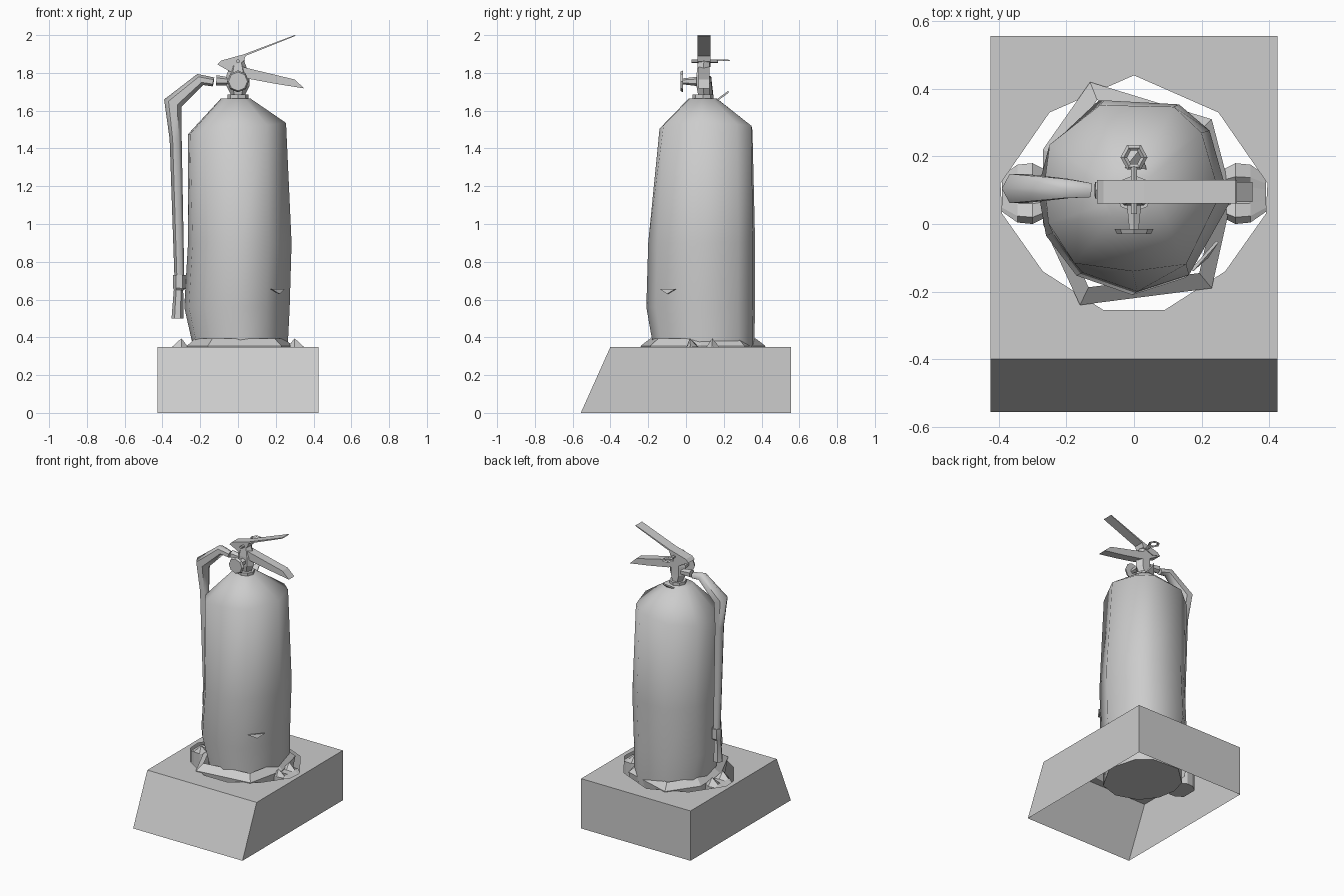
import bpy, bmesh
from math import sin, cos, pi, radians, hypot
from mathutils import Vector

cube = bpy.data.objects.get("Cube")
if cube:
    bpy.data.objects.remove(cube, do_unlink=True)

grey = bpy.data.materials.new("plain grey")
grey.use_nodes = True
grey.diffuse_color = (0.604, 0.604, 0.604, 1)
grey.node_tree.nodes["Principled BSDF"].inputs["Base Color"].default_value = grey.diffuse_color


def finish(name, bm, smooth=None):
    bmesh.ops.recalc_face_normals(bm, faces=bm.faces)
    mesh = bpy.data.meshes.new(name)
    bm.to_mesh(mesh)
    bm.free()
    mesh.materials.append(grey)
    ob = bpy.data.objects.new(name, mesh)
    bpy.context.collection.objects.link(ob)
    if smooth:
        bpy.ops.object.select_all(action='DESELECT')
        ob.select_set(True)
        bpy.context.view_layer.objects.active = ob
        bpy.ops.object.shade_smooth_by_angle(angle=radians(smooth))
    return ob


def loft(name, rings, caps=True, smooth=None):
    """Skin a list of equal-length point rings."""
    bm = bmesh.new()
    rows = [[bm.verts.new(p) for p in ring] for ring in rings]
    n = len(rows[0])
    for a, b in zip(rows, rows[1:]):
        for i in range(n):
            j = (i + 1) % n
            bm.faces.new((a[i], a[j], b[j], b[i]))
    if caps:
        bm.faces.new(rows[0])
        bm.faces.new(rows[-1])
    return finish(name, bm, smooth)


def fit(units, z, x0, x1, y0, y1, tilt=0.0):
    """Place a unit outline into a box at height z."""
    return [((x0 + x1) / 2 + u * (x1 - x0) / 2, (y0 + y1) / 2 + v * (y1 - y0) / 2, z + tilt * u)
            for u, v in units]


def oval(z, x0, x1, y0, y1, n=8):
    return fit([(cos(2 * pi * i / n), sin(2 * pi * i / n)) for i in range(n)], z, x0, x1, y0, y1)


def tube(name, path, radii, n=6, smooth=50):
    """Round bar along a path, with its own radius at each point."""
    pts = [Vector(p) for p in path]
    rings = []
    for i, p in enumerate(pts):
        d = (pts[min(i + 1, len(pts) - 1)] - pts[max(i - 1, 0)]).normalized()
        ref = Vector((1, 0, 0)) if abs(d.y) > 0.9 else Vector((0, 1, 0))
        u = d.cross(ref).normalized()
        v = d.cross(u)
        rings.append([p + radii[i] * (u * cos(2 * pi * k / n) + v * sin(2 * pi * k / n))
                      for k in range(n)])
    return loft(name, rings, smooth=smooth)


def slab(name, outline, y0, y1):
    """Extrude an x-z outline across y."""
    return loft(name, [[(x, y, z) for x, z in outline] for y in (y0, y1)])


# Hollow plinth: sloped front, open underside, opening in the top
W, B, H = 0.425, 0.557, 0.35
half = [(0.09, -0.255), (0.27, -0.14), (0.39, 0.03), (0.395, 0.12), (0.25, 0.33)]
hole = half + [(0, 0.44)] + [(-x, y) for x, y in reversed(half)]
bm = bmesh.new()
top = [bm.verts.new((x, y, H)) for x, y in ((-W, -0.4), (W, -0.4), (W, B), (-W, B))]
low = [bm.verts.new((x, y, 0)) for x, y in ((-W, -B), (W, -B), (W, B), (-W, B))]
rim = [bm.verts.new((x, y, H)) for x, y in hole]
edges = [bm.edges.new((r[i], r[(i + 1) % len(r)])) for r in (top, rim) for i in range(len(r))]
bmesh.ops.triangle_fill(bm, edges=edges, use_beauty=True)
for i in range(4):
    j = (i + 1) % 4
    bm.faces.new((low[i], low[j], top[j], top[i]))
finish("plinth", bm)

# Tank: round below, squarer at the tilted shoulder
square = [(1, -0.1), (0.8, 0.65), (0.5, 1), (-0.38, 1), (-1, 0.53), (-1, 0.05), (-1, -0.45),
          (-0.73, -1), (0, -1), (0.67, -1)]
circle = [(u / hypot(u, v), v / hypot(u, v)) for u, v in square]
middle = [((a + c) / 2, (b + d) / 2) for (a, b), (c, d) in zip(square, circle)]
loft("tank", [
    fit(circle, 0.16, -0.25, 0.26, -0.18, 0.36),
    fit(circle, 0.36, -0.24, 0.265, -0.175, 0.38),
    fit(circle, 0.56, -0.285, 0.275, -0.21, 0.385),
    fit(circle, 0.90, -0.265, 0.285, -0.20, 0.385),
    fit(middle, 1.505, -0.265, 0.255, -0.14, 0.36, tilt=0.03),
    fit(middle, 1.665, -0.09, 0.065, 0.015, 0.165),
], smooth=65)

# Uneven skirt around the foot of the tank
lip = [(0.29, 0.08), (0.23, 0.31), (-0.13, 0.42), (-0.27, 0.22),
       (-0.27, 0.0), (-0.16, -0.24), (0.23, -0.19)]
loft("foot_skirt", [[(x * s, 0.09 + (y - 0.09) * s, z) for x, y in lip]
                    for s, z in ((0.92, 0.22), (1, 0.355), (0.84, 0.395))], caps=False)

# Spiked side clamps, tapering outward
notched = [(0, 0.2), (0.18, 0.2), (0.18, 0.345), (0.14, 0.395), (0.11, 0.35),
           (0.06, 0.35), (0.02, 0.395), (0, 0.345)]
for side, sx in (("left", 1), ("right", -1)):
    loft(side + "_clamp", [[(sx * x, 0.09 + (y - 0.09) * s, min(z, cut)) for y, z in notched]
                           for x, s, cut in ((0.265, 0.8, 0.35), (0.3, 1, 0.395),
                                             (0.345, 0.95, 0.352), (0.39, 0.6, 0.33))])

# Small pointed tab on the tank side
loft("tab", [[(x + o, y - o, z) for x, y, z in
              ((0.165, -0.13, 0.657), (0.24, -0.045, 0.657), (0.21, -0.09, 0.63))]
             for o in (0.004, 0.01)])

# Hose and nozzle
tube("hose", [(-0.13, 0.1, 1.752), (-0.2, 0.105, 1.765), (-0.345, 0.105, 1.64),
              (-0.33, 0.1, 1.45), (-0.31, 0.1, 0.7)],
     [0.024, 0.033, 0.05, 0.032, 0.026], smooth=60)
tube("nozzle", [(-0.31, 0.1, 0.73), (-0.31, 0.1, 0.66), (-0.315, 0.1, 0.65), (-0.32, 0.1, 0.5)],
     [0.034, 0.034, 0.025, 0.032], smooth=30)

# Valve: collar, body, hose outlet
loft("collar", [oval(1.655, -0.055, 0.055, 0.035, 0.145), oval(1.685, -0.055, 0.055, 0.035, 0.145)])
loft("valve_body", [oval(1.68, -0.035, 0.035, 0.06, 0.13, 6), oval(1.73, -0.06, 0.06, 0.05, 0.13, 6),
                    oval(1.79, -0.06, 0.06, 0.05, 0.13, 6), oval(1.87, -0.03, 0.03, 0.06, 0.13, 6)])
tube("outlet", [(-0.115, 0.1, 1.76), (-0.04, 0.1, 1.755)], [0.028, 0.02])

# Pressure gauge facing forward
tube("gauge_stem", [(0, 0.07, 1.755), (0, -0.015, 1.755)], [0.026, 0.016])
tube("gauge", [(0, -0.015, 1.755), (0, -0.03, 1.755)], [0.058, 0.05], 8, 20)

# Carry handle and squeeze lever
slab("carry_handle", [(-0.11, 1.845), (-0.06, 1.855), (0.05, 1.825), (0.3, 1.765), (0.35, 1.718),
                      (0.2, 1.742), (0.05, 1.77), (-0.03, 1.80)], 0.065, 0.125)
slab("squeeze_lever", [(-0.11, 1.845), (-0.09, 1.865), (0.03, 1.898), (0.3, 2.0), (0.305, 1.996),
                       (0.04, 1.89), (0.03, 1.86), (-0.05, 1.83)], 0.06, 0.13)

# Safety pin with ring, and torn seal tag
tube("safety_pin", [(0, 0.03, 1.862), (0, 0.17, 1.862)], [0.01, 0.01])
loft("pin_ring", [oval(1.862, -0.04, 0.04, 0.155, 0.24, 6), oval(1.87, -0.03, 0.03, 0.165, 0.23, 6),
                  oval(1.862, -0.02, 0.02, 0.175, 0.22, 6)], caps=False)
loft("seal_tag", [[(x, y, z + o) for x, y, z in
                   ((-0.04, 0.15, 1.645), (0.04, 0.15, 1.645), (0.02, 0.225, 1.7))]
                  for o in (-0.006, 0.006)])
